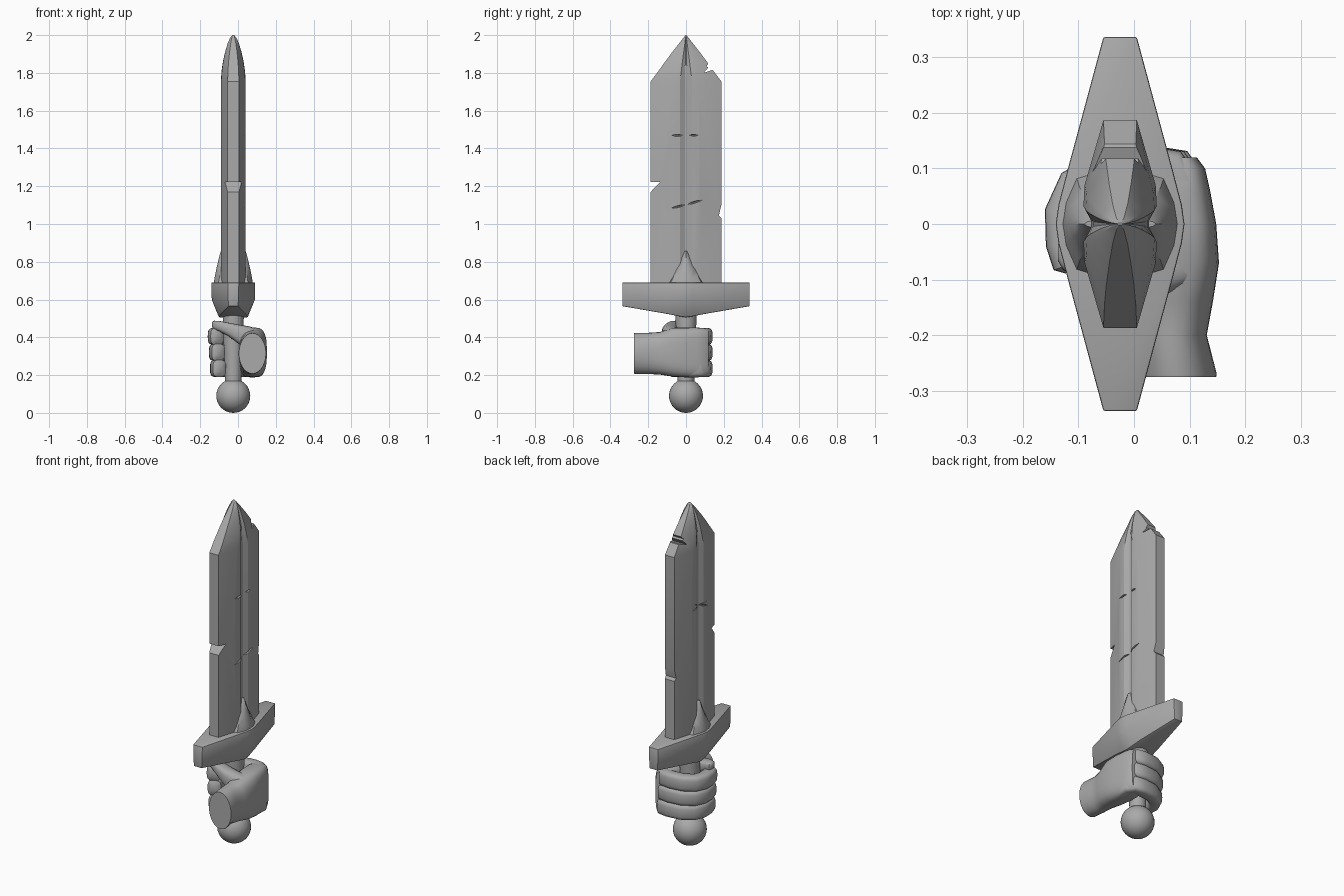
import bpy, bmesh, math
from mathutils import Vector

if "Cube" in bpy.data.objects:
    bpy.data.objects.remove(bpy.data.objects["Cube"])

CX = -0.025  # sword axis
grey = bpy.data.materials.new("plain grey")
grey.diffuse_color = (0.4, 0.4, 0.4, 1)
grey.use_nodes = True
grey.node_tree.nodes["Principled BSDF"].inputs["Base Color"].default_value = grey.diffuse_color


def finish(bm, name, angle=30, bevel=0, subsurf=0):
    bmesh.ops.recalc_face_normals(bm, faces=bm.faces)
    me = bpy.data.meshes.new(name)
    bm.to_mesh(me)
    bm.free()
    ob = bpy.data.objects.new(name, me)
    bpy.context.collection.objects.link(ob)
    me.materials.append(grey)
    if bevel:
        m = ob.modifiers.new("Bevel", "BEVEL")
        m.width, m.segments, m.limit_method = bevel, 2, "ANGLE"
    if subsurf:
        m = ob.modifiers.new("Subsurf", "SUBSURF")
        m.levels = m.render_levels = subsurf
    bpy.ops.object.select_all(action="DESELECT")
    bpy.context.view_layer.objects.active = ob
    ob.select_set(True)
    for m in list(ob.modifiers):
        bpy.ops.object.modifier_apply(modifier=m.name)
    bpy.ops.object.shade_smooth_by_angle(angle=math.radians(angle))
    return ob


def loft(rings, name, **kw):
    bm = bmesh.new()
    vs = [[bm.verts.new(p) for p in r] for r in rings]
    n = len(rings[0])
    for a, b in zip(vs, vs[1:]):
        for i in range(n):
            bm.faces.new((a[i], a[(i + 1) % n], b[(i + 1) % n], b[i]))
    bm.faces.new(vs[0])
    bm.faces.new(vs[-1])
    return finish(bm, name, **kw)


def oval(c, u, v, n=20, power=0.6):
    """Rounded-rectangle ring around c with half-axes u and v."""
    pts = []
    for i in range(n):
        a = 2 * math.pi * i / n
        s, t = math.cos(a), math.sin(a)
        pts.append(Vector(c) + Vector(u) * math.copysign(abs(s) ** power, s)
                   + Vector(v) * math.copysign(abs(t) ** power, t))
    return pts


def prism(yz, x0, x1, name):
    return loft([[(x, y, z) for y, z in yz] for x in (x0, x1)], name)


# Blade: faceted section with a narrow fuller, tapering to the point
half = [(0.030, -0.187), (0.064, -0.070), (0.066, -0.032), (0.052, -0.006),
        (0.052, 0.006), (0.066, 0.032), (0.064, 0.070), (0.030, 0.187)]
section = half + [(-x, -y) for x, y in half]
levels = [(0.62, 1, 1), (1.755, 1, 1), (1.81, 0.94, 0.78), (1.86, 0.83, 0.59),
          (1.91, 0.66, 0.39), (1.955, 0.46, 0.20), (1.985, 0.26, 0.075), (2.0, 0.08, 0.01)]
blade = loft([[(CX + x * sx, y * sy, z) for x, y in section] for z, sx, sy in levels],
             "blade", angle=25)

# Battle damage: edge notches and shallow scratches
cutters = [
    prism([(-0.25, 1.225), (-0.138, 1.222), (-0.187, 1.17), (-0.25, 1.11)], -0.2, 0.2, "left_notch"),
    prism([(0.16, 1.90), (0.122, 1.855), (0.108, 1.835), (0.118, 1.828), (0.094, 1.80),
           (0.138, 1.815), (0.21, 1.79)], -0.2, 0.2, "tip_notch"),
    prism([(0.22, 1.14), (0.187, 1.10), (0.174, 1.045), (0.188, 1.03), (0.22, 1.03)],
          -0.2, 0.2, "right_notch")]


def scratch(side, y0, z0, y1, z1, w=0.009):
    p, q = Vector((0, y0, z0)), Vector((0, y1, z1))
    d = q - p
    nrm = Vector((0, -d.z, d.y)).normalized()
    rings = []
    for t, k in ((0, 0.05), (0.35, 1), (0.65, 1), (1, 0.05)):
        c = p + d * t
        outer, inner = CX + side * 0.085, CX + side * (0.062 - 0.012 * k)
        rings.append([Vector((outer, 0, 0)) + c + nrm * w * k,
                      Vector((outer, 0, 0)) + c - nrm * w * k,
                      Vector((inner, 0, 0)) + c - nrm * w * k * 0.2,
                      Vector((inner, 0, 0)) + c + nrm * w * k * 0.2])
    return loft(rings, "scratch_cutter")


cutters += [scratch(1, -0.080, 1.468, -0.012, 1.470), scratch(1, 0.016, 1.470, 0.064, 1.470),
            scratch(1, -0.090, 1.080, 0.020, 1.108), scratch(1, -0.012, 1.098, 0.095, 1.130),
            scratch(-1, -0.075, 1.385, 0.045, 1.435), scratch(-1, -0.06, 1.415, 0.07, 1.405)]
for c in cutters:
    bpy.context.view_layer.objects.active = blade
    m = blade.modifiers.new("Cut", "BOOLEAN")
    m.operation, m.object, m.solver = "DIFFERENCE", c, "EXACT"
    bpy.ops.object.modifier_apply(modifier=m.name)
    bpy.data.objects.remove(c)
blade.select_set(True)
bpy.ops.object.shade_smooth_by_angle(angle=math.radians(25))

# Guard: long diamond, deepest in the middle and undercut below
rings = []
for y, w, wb, zb in ((-0.337, 0.030, 0.026, 0.565), (-0.10, 0.094, 0.066, 0.524),
                     (-0.035, 0.111, 0.074, 0.511), (0, 0.116, 0.076, 0.506), (0.035, 0.111, 0.074, 0.511),
                     (0.10, 0.094, 0.066, 0.524), (0.337, 0.030, 0.026, 0.565)):
    zm = zb + (0.69 - zb) * 0.5
    rings.append([(CX + x, y, z) for x, z in ((-w, 0.69), (w, 0.69), (w * 0.98, zm),
                                              (wb, zb), (-wb, zb), (-w * 0.98, zm))])
loft(rings, "guard", bevel=0.004)

# Spikes: flared fins lying against both blade faces
for side, name in ((1, "right_spike"), (-1, "left_spike")):
    rings = []
    for z, hy, out in ((0.66, 0.105, 0.106), (0.69, 0.096, 0.103), (0.72, 0.078, 0.098), (0.76, 0.058, 0.090),
                       (0.80, 0.040, 0.081), (0.84, 0.022, 0.071), (0.858, 0.010, 0.065)):
        rings.append([(CX + side * x, y, z) for x, y in
                      ((0.03, -hy), (out - 0.025, -hy * 0.85), (out - 0.006, -hy * 0.4), (out, 0),
                       (out - 0.006, hy * 0.4), (out - 0.025, hy * 0.85), (0.03, hy))])
    loft(rings, name, angle=40)

# Grip and ball pommel
loft([oval((CX, 0, z), (r, 0, 0), (0, r, 0), 32, 1) for z, r in ((0.15, 0.043), (0.35, 0.05), (0.54, 0.057))], "grip")
bm = bmesh.new()
bmesh.ops.create_uvsphere(bm, u_segments=32, v_segments=16, radius=0.09)
bmesh.ops.translate(bm, verts=bm.verts, vec=(CX, 0, 0.09))
finish(bm, "pommel")

# Wrist and back of hand, lofted front to back: y, inner x, outer x, bottom, top
palm = []
for y, x0, x1, z0, z1, p in ((-0.275, 0.005, 0.148, 0.208, 0.422, 1), (-0.27, 0.003, 0.149, 0.206, 0.423, 1),
                             (-0.20, 0.005, 0.131, 0.206, 0.424, 0.9), (-0.14, 0.006, 0.142, 0.203, 0.428, 0.8),
                             (-0.07, 0.008, 0.153, 0.192, 0.452, 0.65), (0.0, 0.008, 0.148, 0.188, 0.452, 0.55),
                             (0.06, 0.010, 0.137, 0.188, 0.452, 0.5), (0.10, 0.02, 0.128, 0.192, 0.448, 0.5),
                             (0.12, 0.035, 0.113, 0.20, 0.44, 0.5)):
    palm.append(oval(((x0 + x1) / 2, y, (z0 + z1) / 2), ((x1 - x0) / 2, 0, 0), (0, 0, (z1 - z0) / 2), 28, p))
loft(palm, "hand", angle=50)

# Fingers: thick bands wrapping round the grip
path = [(0.088, 0.02), (0.091, 0.07), (0.072, 0.099), (0.03, 0.104), (-0.045, 0.096),
        (-0.098, 0.066), (-0.118, 0.02), (-0.116, -0.035), (-0.104, -0.07), (-0.099, -0.08)]
for i, name in enumerate(("lower_finger", "middle_finger", "upper_finger")):
    zc, rings = 0.235 + i * 0.085, []
    for k, (x, y) in enumerate(path):
        a, b = path[max(k - 1, 0)], path[min(k + 1, len(path) - 1)]
        d = Vector((b[0] - a[0], b[1] - a[1], 0)).normalized()
        s = 0.55 if k == len(path) - 1 else 1
        rings.append(oval((x + (i - 1) * -0.006, y, zc), Vector((-d.y, d.x, 0)) * 0.037 * s,
                          (0, 0, 0.045 * s), 20, 0.6))
    loft(rings, name, angle=50)

# Thumb: crosses in front of the grip, rising to its tip
thumb = []
for x, y, z0, z1, hy in ((0.11, -0.07, 0.31, 0.44, 0.04), (0.06, -0.085, 0.325, 0.458, 0.045),
                         (0.0, -0.085, 0.368, 0.468, 0.044), (-0.05, -0.078, 0.405, 0.477, 0.040),
                         (-0.10, -0.064, 0.432, 0.487, 0.034), (-0.128, -0.055, 0.442, 0.488, 0.027),
                         (-0.137, -0.052, 0.455, 0.480, 0.014)):
    thumb.append(oval((x, y, (z0 + z1) / 2), (0, hy, 0), (0, 0, (z1 - z0) / 2), 20, 0.7))
loft(thumb, "thumb", angle=50)
